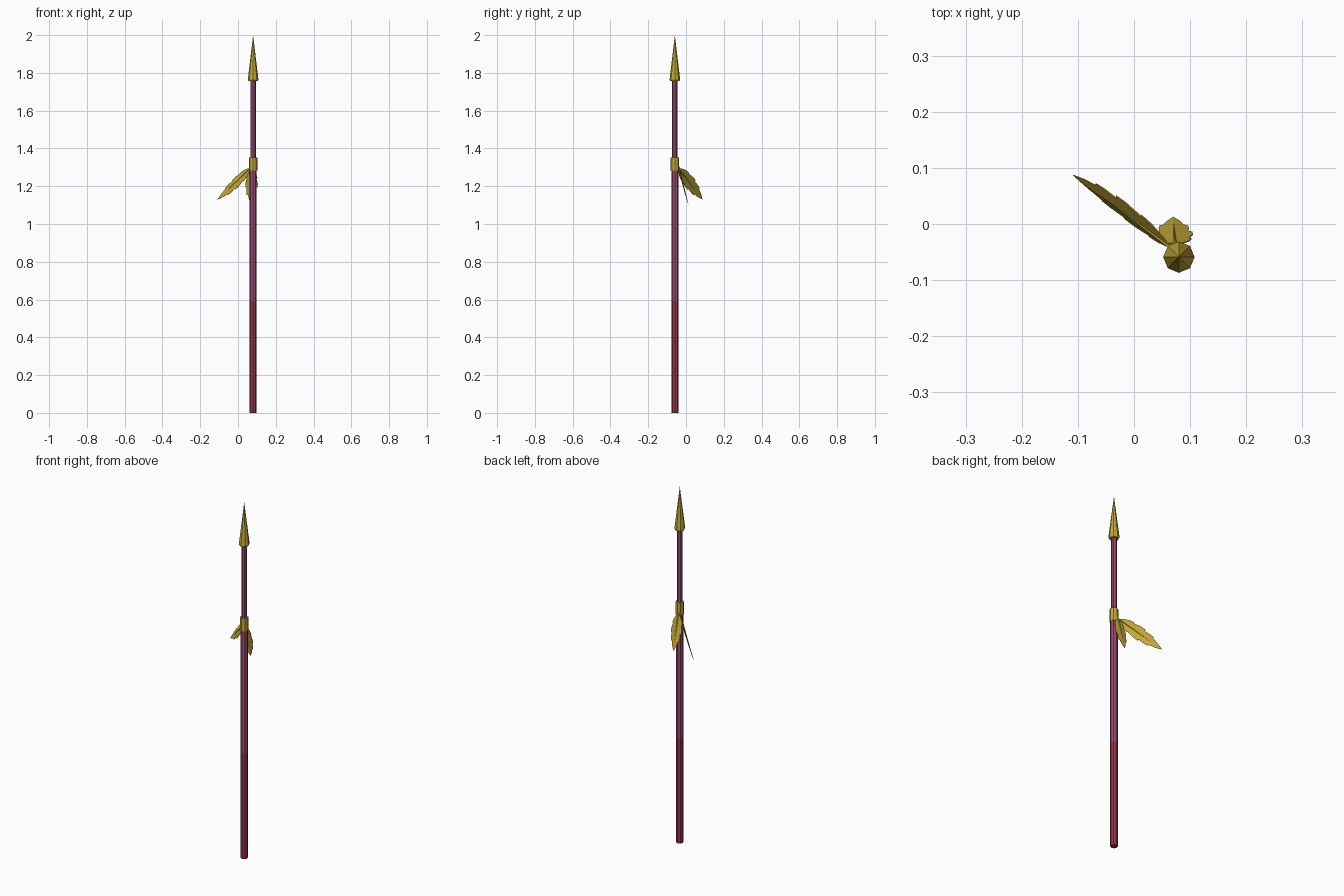
import bpy, bmesh, math
from mathutils import Vector

if "Cube" in bpy.data.objects:
    bpy.data.objects.remove(bpy.data.objects["Cube"])

CX, CY = 0.08, -0.059   # spear axis


def mat(name, col):
    m = bpy.data.materials.new(name)
    m.diffuse_color = (*col, 1)
    m.use_nodes = True
    m.node_tree.nodes["Principled BSDF"].inputs["Base Color"].default_value = m.diffuse_color
    return m


GOLD = mat("gold", (0.56, 0.40, 0.04))
RED = mat("dark red", (0.31, 0.035, 0.07))
PURPLE = mat("plum", (0.33, 0.075, 0.17))


def finish(name, bm, material):
    bmesh.ops.recalc_face_normals(bm, faces=bm.faces)
    me = bpy.data.meshes.new(name)
    bm.to_mesh(me)
    bm.free()
    me.materials.append(material)
    ob = bpy.data.objects.new(name, me)
    bpy.context.collection.objects.link(ob)
    return ob


def lathe(name, profile, material, sides=8):
    """Closed flat-shaded turned part from (radius, z) points."""
    bm = bmesh.new()
    rings = []
    for r, z in profile:
        if r == 0:
            rings.append([bm.verts.new((CX, CY, z))] * sides)
        else:
            rings.append([bm.verts.new((CX + r * math.cos(math.tau * i / sides),
                                        CY + r * math.sin(math.tau * i / sides), z))
                          for i in range(sides)])
    for a, b in zip(rings, rings[1:]):
        for i in range(sides):
            j = (i + 1) % sides
            bm.faces.new(list(dict.fromkeys((a[i], a[j], b[j], b[i]))))
    for ring in (rings[0], rings[-1]):
        if ring[0] is not ring[1]:
            bm.faces.new(ring)
    return finish(name, bm, material)


def feather(name, base, tip, side, outline, half_width):
    """Serrated blade on both sides of a bowed midrib, plus a raised quill."""
    base, tip = Vector(base), Vector(tip)
    axis = (tip - base).normalized()
    side = Vector(side)
    side = (side - axis * side.dot(axis)).normalized()
    nrm = axis.cross(side)
    bm = bmesh.new()
    ribs = [bm.verts.new(base.lerp(tip, t)) for t, _ in outline]
    for s in (1, -1):
        edge = []
        for (t, w), rib in zip(outline, ribs):
            edge.append(rib if w == 0 else bm.verts.new(
                rib.co + side * s * w * half_width + nrm * 0.004 * w))
        for i in range(len(ribs) - 1):
            loop = list(dict.fromkeys((ribs[i], ribs[i + 1], edge[i + 1], edge[i])))
            if len(loop) > 2:
                bm.faces.new(loop if s > 0 else loop[::-1])
    blade = finish(name, bm, GOLD)
    mod = blade.modifiers.new("thickness", 'SOLIDIFY')
    mod.thickness = 0.002
    mod.offset = 0

    # quill: slim three-sided spike along the midrib
    bm = bmesh.new()
    root = base - axis * 0.012
    ring = [bm.verts.new(root + (side * math.cos(a) + nrm * math.sin(a)) * 0.004)
            for a in (math.tau * k / 4 for k in range(4))]
    end = bm.verts.new(tip)
    for k in range(4):
        bm.faces.new((ring[k], ring[(k + 1) % 4], end))
    bm.faces.new(ring)
    finish(name + "_quill", bm, GOLD)


# Shaft, collar and point
lathe("lower_grip", [(0.019, 0), (0.019, 0.59)], RED)
lathe("middle_shaft", [(0.019, 0.59), (0.019, 1.29)], PURPLE)
lathe("upper_shaft", [(0.014, 1.34), (0.014, 1.765)], PURPLE)
lathe("collar", [(0.022, 1.282), (0.022, 1.353)], GOLD)
lathe("spear_head", [(0.024, 1.757), (0.028, 1.765), (0, 2.0)], GOLD)

# Feathers: (position along the midrib, relative half-width), with notches
OUTLINE = [(0, 0.12), (0.06, 0.45), (0.16, 0.78), (0.26, 0.92), (0.265, 0.78),
           (0.42, 1.0), (0.52, 0.98), (0.525, 0.78), (0.66, 0.82), (0.74, 0.74),
           (0.745, 0.56), (0.87, 0.36), (1.0, 0)]
feather("long_feather", (0.062, -0.038, 1.292), (-0.108, 0.087, 1.13),
        (0.13, 0.19, 0.75), OUTLINE, 0.034)
feather("short_feather", (0.073, -0.035, 1.292), (0.07, 0.012, 1.105),
        (1, 0, 0), OUTLINE, 0.033)
